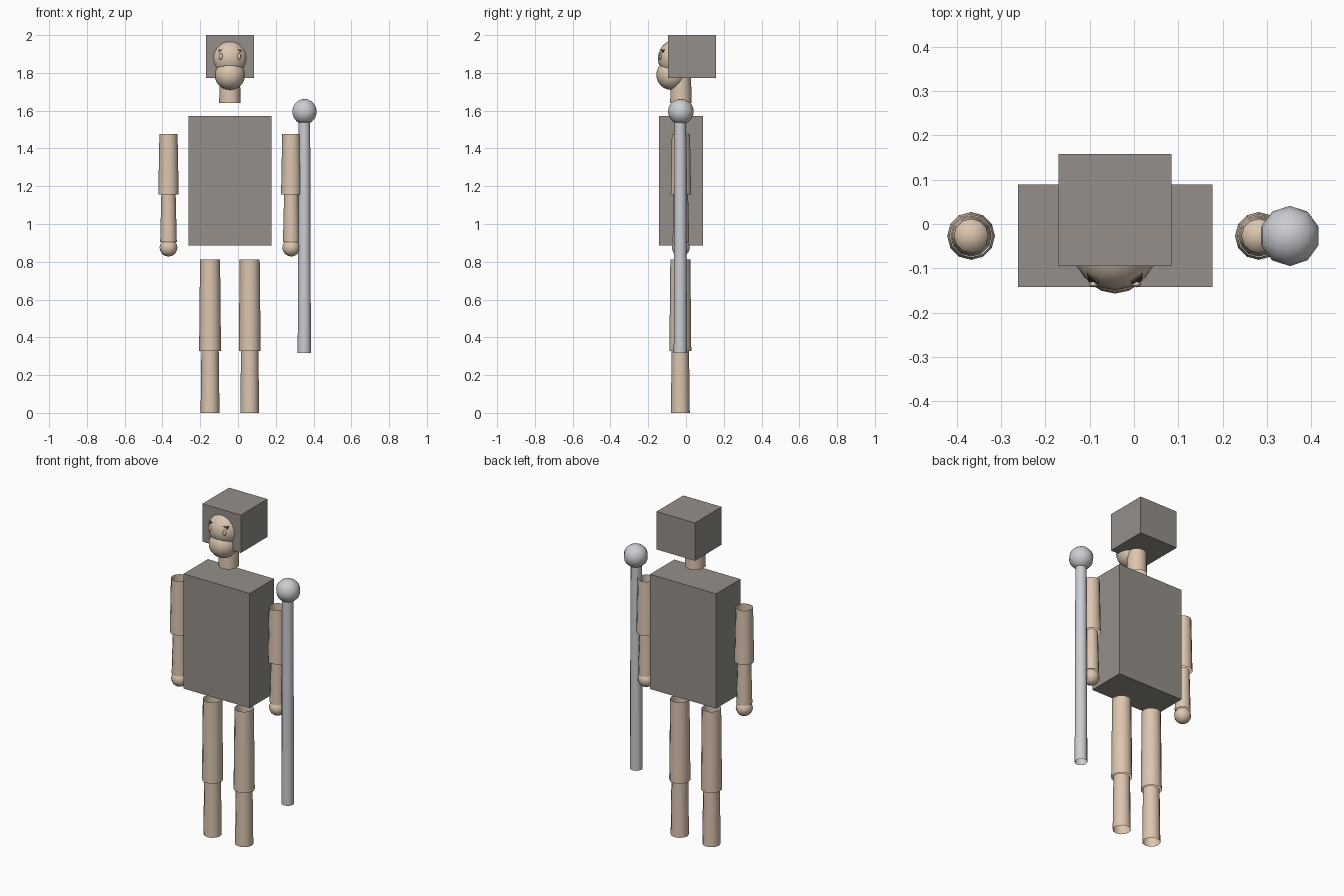
import bpy
import bmesh
import math
from mathutils import Vector

cube = bpy.data.objects.get("Cube")
if cube:
    bpy.data.objects.remove(cube, do_unlink=True)


def material(name, rgb):
    m = bpy.data.materials.new(name)
    m.use_nodes = True
    m.diffuse_color = (*rgb, 1)
    m.node_tree.nodes["Principled BSDF"].inputs["Base Color"].default_value = (*rgb, 1)
    return m


SKIN = material("warm skin", (0.71, 0.56, 0.43))
CLOTH = material("warm grey", (0.30, 0.275, 0.25))
METAL = material("pale metal", (0.60, 0.61, 0.64))
DARK = material("dark brow", (0.07, 0.055, 0.045))


def finish(bm, name, mat, smooth=True):
    mesh = bpy.data.meshes.new(name)
    bm.to_mesh(mesh)
    bm.free()
    mesh.materials.append(mat)
    ob = bpy.data.objects.new(name, mesh)
    bpy.context.collection.objects.link(ob)
    for p in mesh.polygons:
        p.use_smooth = smooth
    return ob


def box(name, low, high, mat):
    bm = bmesh.new()
    bmesh.ops.create_cube(bm, size=1)
    low, high = Vector(low), Vector(high)
    bmesh.ops.scale(bm, vec=high - low, verts=bm.verts)
    bmesh.ops.translate(bm, vec=(low + high) / 2, verts=bm.verts)
    return finish(bm, name, mat, False)


def tube(name, x, y, z0, z1, r0, r1, mat, sides=12):
    """Open-ended tapered tube."""
    bm = bmesh.new()
    bmesh.ops.create_cone(bm, cap_ends=False, segments=sides,
                          radius1=r0, radius2=r1, depth=z1 - z0)
    bmesh.ops.translate(bm, vec=(x, y, (z0 + z1) / 2), verts=bm.verts)
    return finish(bm, name, mat)


def ball(name, centre, radii, mat, segments=12, rings=10):
    bm = bmesh.new()
    bmesh.ops.create_uvsphere(bm, u_segments=segments, v_segments=rings, radius=1)
    bmesh.ops.scale(bm, vec=radii, verts=bm.verts)
    bmesh.ops.translate(bm, vec=centre, verts=bm.verts)
    return finish(bm, name, mat)


MID, Y = -0.043, -0.027

# Boxy torso and hair
box("torso", (-0.262, -0.142, 0.885), (0.177, 0.089, 1.573), CLOTH)
box("hair", (-0.17, -0.095, 1.773), (0.085, 0.158, 2.0), CLOTH)

# Head, jaw and neck
HEAD, HEAD_R = Vector((MID, -0.055, 1.877)), Vector((0.097, 0.094, 0.098))
ball("head", HEAD, HEAD_R, SKIN, 16, 12)
ball("jaw", (MID, -0.078, 1.79), (0.081, 0.079, 0.08), SKIN, 16, 12)
tube("neck", MID, Y, 1.64, 1.80, 0.057, 0.053, SKIN)


def face_point(dx, dz, lift=0.0):
    """Point on the front of the head at an offset from its centre."""
    k = 1 - (dx / HEAD_R.x) ** 2 - (dz / HEAD_R.z) ** 2
    return HEAD + Vector((dx, -HEAD_R.y * math.sqrt(k) - lift, dz))


# Eyes, brows, arms and legs on each side
for side, s in (("right", -1), ("left", 1)):
    ball(side + "_eye", face_point(s * 0.048, 0.01), (0.011, 0.007, 0.018), SKIN, 8, 6)

    bm = bmesh.new()
    corners = [(0.036, 0.047), (0.062, 0.047), (0.060, 0.030)]
    front = [bm.verts.new(face_point(s * a, b, 0.005)) for a, b in corners]
    back = [bm.verts.new(face_point(s * a, b, -0.004)) for a, b in corners]
    bm.faces.new(front)
    bm.faces.new(back[::-1])
    for i in range(3):
        j = (i + 1) % 3
        bm.faces.new((front[j], front[i], back[i], back[j]))
    bmesh.ops.recalc_face_normals(bm, faces=bm.faces)
    finish(bm, side + "_brow", DARK, False)

    arm_x = MID + s * 0.325
    tube(side + "_upper_arm", arm_x, Y, 1.155, 1.477, 0.054, 0.048, SKIN)
    tube(side + "_forearm", arm_x, Y, 0.905, 1.158, 0.044, 0.038, SKIN)
    ball(side + "_hand", (arm_x, Y, 0.875), (0.047, 0.047, 0.047), SKIN)

    leg_x = MID + s * 0.105
    tube(side + "_thigh", leg_x, Y - 0.003, 0.328, 0.813, 0.058, 0.053, SKIN)
    tube(side + "_shin", leg_x, Y - 0.003, 0.0, 0.330, 0.050, 0.046, SKIN)

# Staff with a round knob
tube("staff", 0.351, Y - 0.003, 0.318, 1.56, 0.035, 0.031, METAL)
ball("staff_knob", (0.352, Y, 1.595), (0.068, 0.068, 0.067), METAL, 10, 10)
